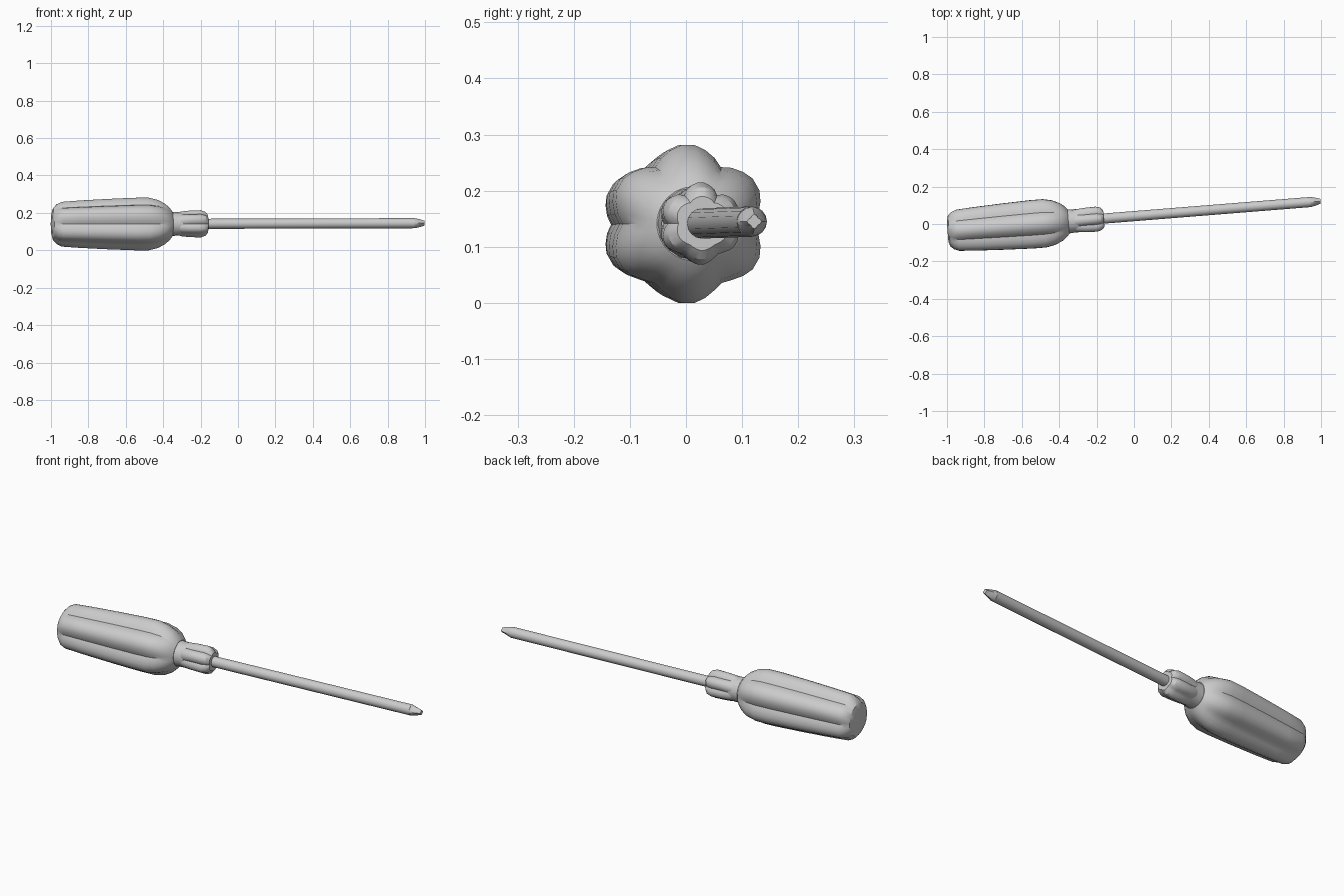
import bpy, bmesh
from math import cos, sin, pi, radians, atan
from mathutils import Matrix

if "Cube" in bpy.data.objects:
    bpy.data.objects.remove(bpy.data.objects["Cube"])

# tilted long axis of the tool: passes through (0, 0.042, 0.142)
AXIS = Matrix.Translation((0, 0.042, 0.142)) @ Matrix.Rotation(atan(0.08), 4, 'Z') @ Matrix.Rotation(radians(-0.17), 4, 'Y')

# one lobe of the six-sided grip: (degrees from ridge, radius ratio)
LOBE = [(-22, 0.90), (-13, 0.96), (-5, 1.0), (5, 1.0), (13, 0.96), (22, 0.90), (30, 0.86)]


def hex_section(groove):
    pts = []
    for k in range(6):
        for deg, ratio in LOBE:
            a = k * 60 + deg
            # the two lowest flats carry no groove
            depth = groove if deg == 30 and k not in (2, 3) else 0
            pts.append((radians(a), ratio - depth))
    return pts


def round_section(n):
    return [(2 * pi * i / n, 1.0) for i in range(n)]


def cross_section(n):
    return [(2 * pi * i / n, 0.5 + 0.5 * cos(4 * pi * 2 * i / n / 2) ** 2) for i in range(n)]


def loft(name, section, stations):
    """stations: (x, radius, how strongly the section shape applies)"""
    bm = bmesh.new()
    rings = []
    for x, r, amount in stations:
        ring = []
        for a, ratio in section:
            rr = r * (1 + (ratio - 1) * amount)
            ring.append(bm.verts.new((x, -rr * sin(a), rr * cos(a))))
        rings.append(ring)
    n = len(section)
    for r0, r1 in zip(rings, rings[1:]):
        for i in range(n):
            j = (i + 1) % n
            bm.faces.new((r0[i], r0[j], r1[j], r1[i]))
    bm.faces.new(rings[0])
    bm.faces.new(rings[-1])
    bmesh.ops.recalc_face_normals(bm, faces=bm.faces)
    bm.transform(AXIS)
    me = bpy.data.meshes.new(name)
    bm.to_mesh(me)
    bm.free()
    ob = bpy.data.objects.new(name, me)
    bpy.context.collection.objects.link(ob)
    bpy.ops.object.select_all(action='DESELECT')
    bpy.context.view_layer.objects.active = ob
    ob.select_set(True)
    bpy.ops.object.shade_smooth_by_angle(angle=radians(28))
    return ob


# grip: lobed barrel, rounded at the butt, shouldered at the front
loft("handle", hex_section(0.03), [
    (-1.0, 0.055, 0), (-0.992, 0.085, 0.2), (-0.972, 0.107, 0.6), (-0.945, 0.120, 0.95),
    (-0.85, 0.127, 1), (-0.7, 0.135, 1), (-0.55, 0.141, 1), (-0.48, 0.141, 1),
    (-0.43, 0.129, 0.85), (-0.39, 0.107, 0.5), (-0.365, 0.084, 0.2), (-0.352, 0.066, 0)])

# neck between grip and collar
loft("neck", round_section(16), [(-0.37, 0.066, 0), (-0.335, 0.063, 0), (-0.30, 0.062, 0)])

# six-sided collar
loft("collar", hex_section(0.06), [
    (-0.318, 0.062, 0.3), (-0.30, 0.067, 0.7), (-0.26, 0.071, 1), (-0.20, 0.073, 1),
    (-0.175, 0.064, 1), (-0.162, 0.048, 0.6)])

# long blade rod
loft("shaft", round_section(16), [(-0.19, 0.027, 0), (0.945, 0.027, 0)])

# fluted, tapering tip
loft("tip", cross_section(16), [
    (0.935, 0.027, 0), (0.95, 0.0265, 0.15), (0.975, 0.021, 0.6), (1.0, 0.013, 0.6)])
